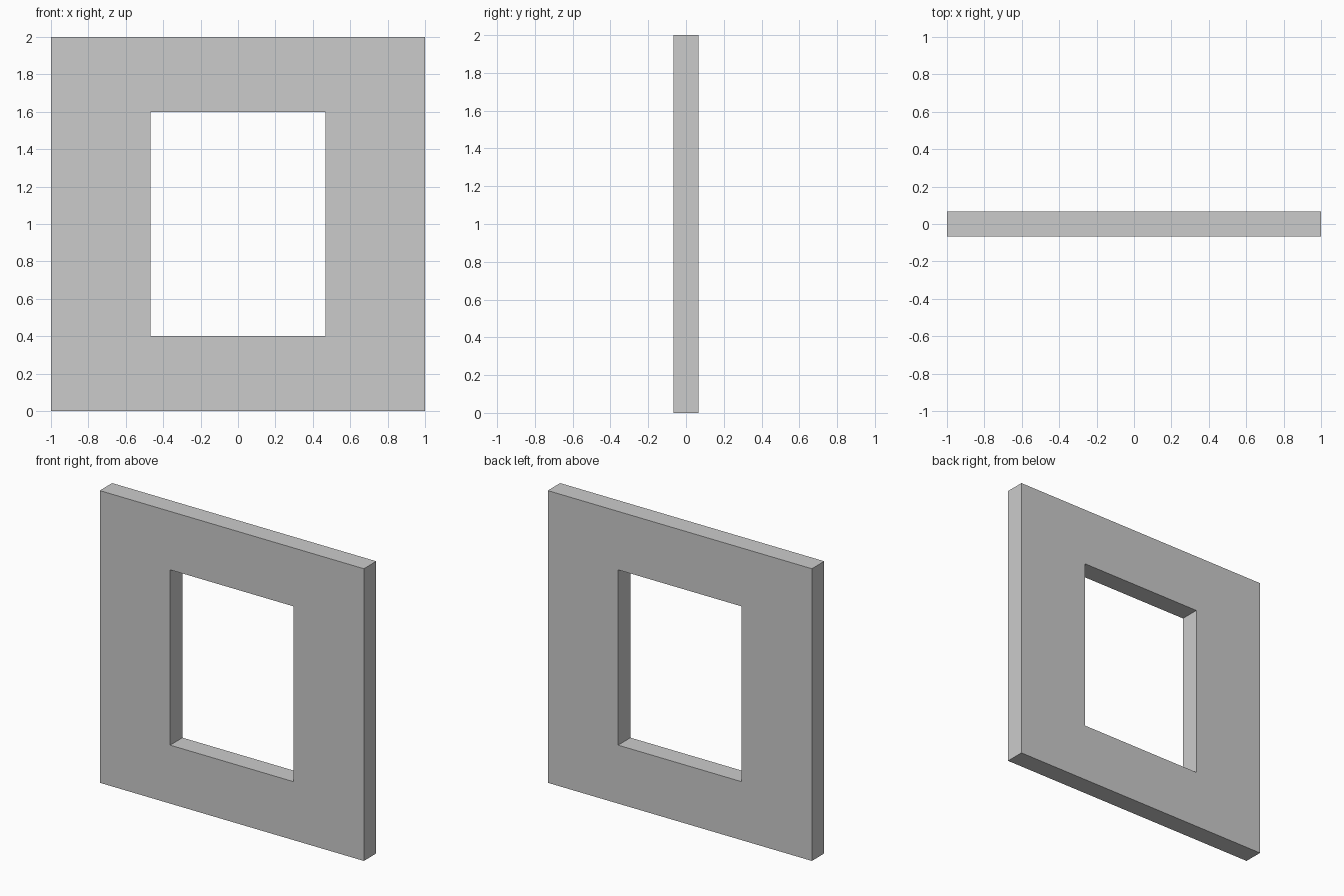
import bpy, bmesh

if "Cube" in bpy.data.objects:
    bpy.data.objects.remove(bpy.data.objects["Cube"])

HALF_DEPTH = 0.067


def rectangle(half_width, bottom, top):
    return [(-half_width, bottom), (half_width, bottom),
            (half_width, top), (-half_width, top)]


# Outer outline and window opening, as (x, z) corners
outer = rectangle(1.0, 0.0, 2.0)
inner = rectangle(0.467, 0.4, 1.6)

# Corner loops ordered around the frame's cross-section
bm = bmesh.new()
section = [(outer, -HALF_DEPTH), (inner, -HALF_DEPTH),
           (inner, HALF_DEPTH), (outer, HALF_DEPTH)]
loops = [[bm.verts.new((x, y, z)) for x, z in outline] for outline, y in section]

# Front, opening, back and outer faces
for a, b in zip(loops, loops[1:] + loops[:1]):
    for i in range(4):
        j = (i + 1) % 4
        bm.faces.new((a[i], a[j], b[j], b[i]))
bmesh.ops.recalc_face_normals(bm, faces=bm.faces)

mesh = bpy.data.meshes.new("window_wall")
bm.to_mesh(mesh)
bm.free()
wall = bpy.data.objects.new("window_wall", mesh)
bpy.context.collection.objects.link(wall)
